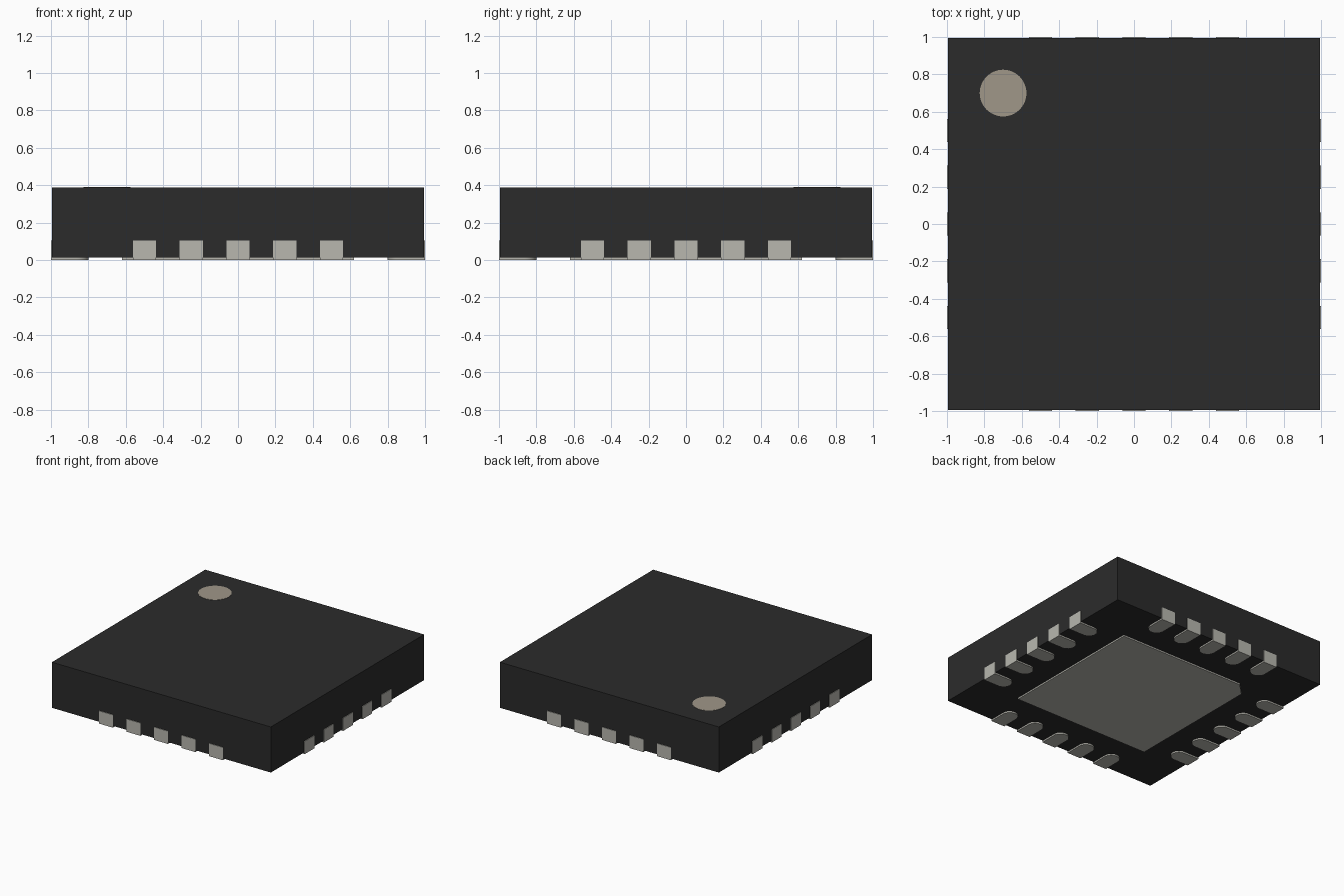
import bpy, bmesh, math
from mathutils import Matrix

if "Cube" in bpy.data.objects:
    bpy.data.objects.remove(bpy.data.objects["Cube"])


def material(name, rgb):
    m = bpy.data.materials.new(name)
    m.diffuse_color = (*rgb, 1)
    m.use_nodes = True
    m.node_tree.nodes["Principled BSDF"].inputs["Base Color"].default_value = m.diffuse_color
    return m


BLACK = material("black_plastic", (0.024, 0.024, 0.024))
METAL = material("tinned_metal", (0.48, 0.475, 0.43))
TAN = material("marker_paint", (0.35, 0.31, 0.25))


def prism(name, outline, z0, z1, mat, matrix=None):
    """Extrude a counter-clockwise outline from z0 to z1."""
    bm = bmesh.new()
    base = bm.faces.new([bm.verts.new((x, y, z0)) for x, y in outline])
    new = bmesh.ops.extrude_face_region(bm, geom=[base], use_keep_orig=True)["geom"]
    top = [v for v in new if isinstance(v, bmesh.types.BMVert)]
    bmesh.ops.translate(bm, verts=top, vec=(0, 0, z1 - z0))
    if matrix:
        bm.transform(matrix)
    bmesh.ops.recalc_face_normals(bm, faces=bm.faces[:])
    mesh = bpy.data.meshes.new(name)
    bm.to_mesh(mesh)
    bm.free()
    mesh.materials.append(mat)
    obj = bpy.data.objects.new(name, mesh)
    bpy.context.collection.objects.link(obj)
    return obj


def smooth(obj):
    bpy.ops.object.select_all(action='DESELECT')
    obj.select_set(True)
    bpy.context.view_layer.objects.active = obj
    bpy.ops.object.shade_smooth_by_angle(angle=math.radians(30))


def arc(cx, cy, r, a0, a1, n):
    return [(cx + r * math.cos(a0 + (a1 - a0) * i / n),
             cy + r * math.sin(a0 + (a1 - a0) * i / n)) for i in range(n + 1)]


# Package body
B = 0.995
prism("body", [(-B, -B), (B, -B), (B, B), (-B, B)], 0.0125, 0.387, BLACK)

# Exposed pad underneath, chamfered at the pin-one corner
P, C = 0.62, 0.1
prism("thermal_pad", [(-P, -P), (P, -P), (P, P), (-P + C, P), (-P, P - C)],
      0, 0.04, METAL)

# Pin-one marker disc on top
smooth(prism("pin_one_marker", arc(-0.7, 0.7, 0.125, 0, math.tau, 48)[:-1],
             0.38, 0.389, TAN))

# Five pins per side with rounded inner ends
R = 0.0625
for side, label in enumerate(("front", "right", "back", "left")):
    turn = Matrix.Rotation(side * math.pi / 2, 4, 'Z')
    for i in range(5):
        x = -0.5 + 0.25 * i
        outline = [(x - R, -1), (x + R, -1)] + arc(x, -0.8 - R, R, 0, math.pi, 16)
        smooth(prism(f"{label}_pin_{i + 1}", outline, 0, 0.105, METAL, turn))
